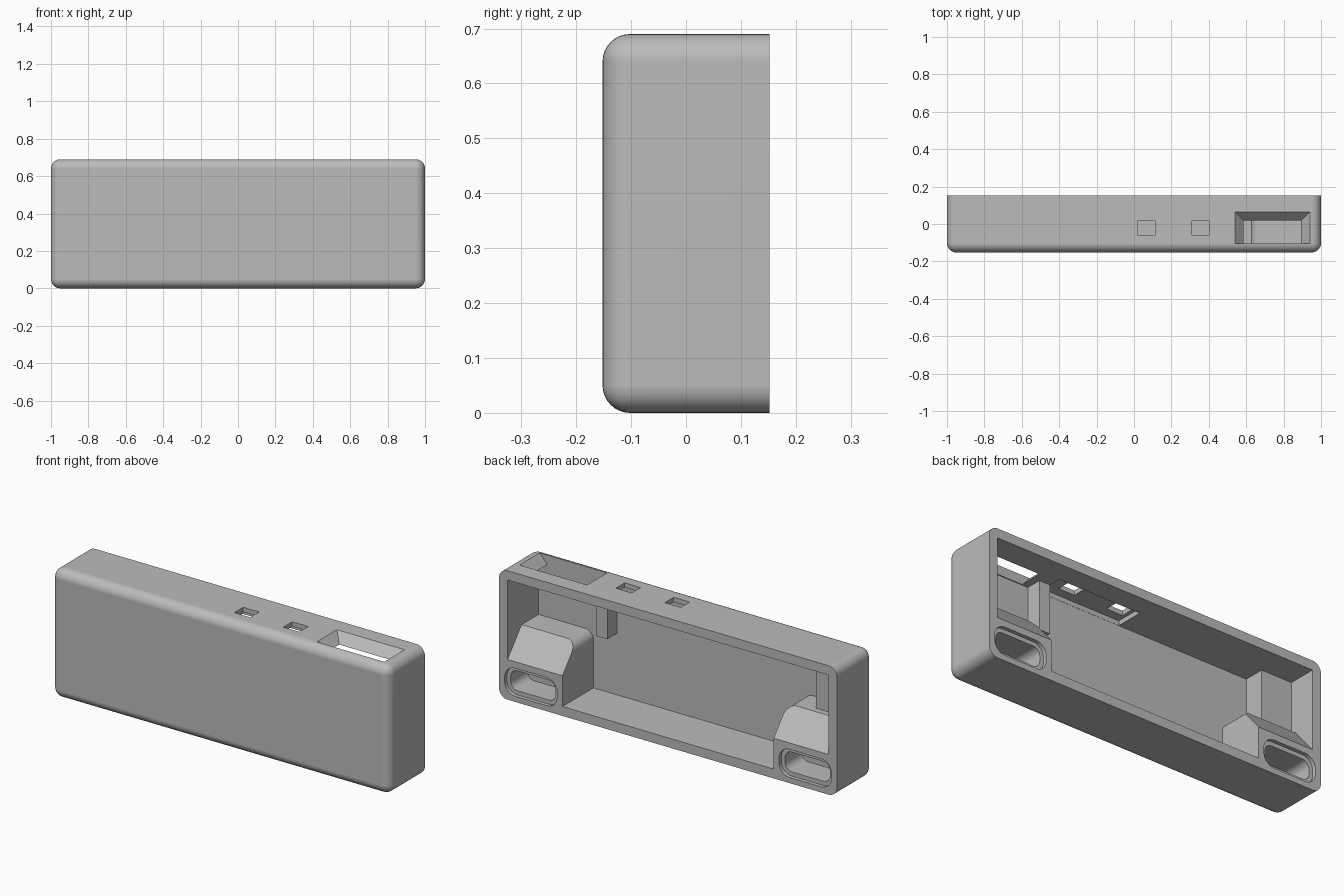
import bpy, bmesh
from mathutils import Vector

if "Cube" in bpy.data.objects:
    bpy.data.objects.remove(bpy.data.objects["Cube"], do_unlink=True)

# Overall sizes
W, D, H = 1.0, 0.152, 0.69
WALL, FILLET = 0.05, 0.05
FRONT_IN = -0.11

grey = bpy.data.materials.new("plain grey plastic")
grey.use_nodes = True
colour = (0.5, 0.5, 0.5, 1)
grey.diffuse_color = colour
grey.node_tree.nodes["Principled BSDF"].inputs["Base Color"].default_value = colour


def make_object(name, bm):
    bmesh.ops.recalc_face_normals(bm, faces=bm.faces)
    mesh = bpy.data.meshes.new(name)
    bm.to_mesh(mesh)
    bm.free()
    mesh.materials.append(grey)
    obj = bpy.data.objects.new(name, mesh)
    bpy.context.collection.objects.link(obj)
    return obj


def box_bm(x, y, z):
    bm = bmesh.new()
    bmesh.ops.create_cube(bm, size=1)
    for v in bm.verts:
        for i, (lo, hi) in enumerate((x, y, z)):
            v.co[i] = hi if v.co[i] > 0 else lo
    return bm


def box(name, x, y, z):
    return make_object(name, box_bm(x, y, z))


def round_edges(bm, test, radius, segments=8):
    edges = [e for e in bm.edges if test(*(v.co for v in e.verts))]
    bmesh.ops.bevel(bm, geom=edges, offset=radius, segments=segments,
                    profile=0.5, affect='EDGES')


def subtract(target, cutter):
    cutter.hide_render = True
    mod = target.modifiers.new("cut", 'BOOLEAN')
    mod.operation = 'DIFFERENCE'
    mod.solver = 'EXACT'
    mod.object = cutter
    bpy.context.view_layer.objects.active = target
    bpy.ops.object.modifier_apply(modifier=mod.name)
    bpy.data.objects.remove(cutter, do_unlink=True)


def span(side, a, b):
    return tuple(sorted((side * a, side * b)))


# Outer body, rounded everywhere except around the open back
bm = box_bm((-W, W), (-D, D), (0, H))
round_edges(bm, lambda a, b: min(a.y, b.y) < 0, FILLET)
shell = make_object("enclosure_shell", bm)

# Cavity, less the solid parts that stay standing inside it
cavity = box("cavity_cutter", (WALL - W, W - WALL), (FRONT_IN, D + 0.006),
             (WALL, H - WALL))


def foot_block(side):
    inner, top = side * 0.625, 0.356
    bm = box_bm(span(side, 0.625, 0.99), (-0.2, D + 0.01), (-0.1, top))
    round_edges(bm, lambda a, b: all(abs(p.x - inner) < 1e-4 and
                                     abs(p.z - top) < 1e-4 for p in (a, b)), 0.05)
    # Sloping upper back face
    cut = bmesh.ops.bisect_plane(bm, geom=bm.verts[:] + bm.edges[:] + bm.faces[:],
                                 plane_co=Vector((0, D, 0.215)),
                                 plane_no=Vector((0, 0.141, 0.119)),
                                 clear_outer=True)
    rim = [e for e in cut["geom_cut"] if isinstance(e, bmesh.types.BMEdge)]
    bmesh.ops.holes_fill(bm, edges=rim, sides=0)
    return make_object("foot_block", bm)


for side in (1, -1):
    subtract(cavity, foot_block(side))
subtract(cavity, box("port_rib", (0.485, 0.548), (-0.2, -0.027), (0.38, 0.75)))
subtract(cavity, box("corner_boss", (-0.99, -0.77), (-0.2, 0), (0.3, 0.75)))
subtract(shell, cavity)


# Stepped mounting slots in the back of both foot blocks
def slot(side, inset, depth):
    bm = box_bm(span(side, 0.657 + inset, 0.967 - inset), (D - depth, D + 0.05),
                (0.03 + inset, 0.18 - inset))
    round_edges(bm, lambda a, b: abs(a.y - b.y) > 0.01, 0.062 - inset)
    return make_object("slot_cutter", bm)


for side in (1, -1):
    subtract(shell, slot(side, 0, 0.02))
    subtract(shell, slot(side, 0.022, 0.16))

# Thinned roof and two small ports
subtract(shell, box("roof_recess", (0, 0.484), (FRONT_IN + 0.001, 0.04), (0.6, 0.665)))
for x in (0.02, 0.31):
    subtract(shell, box("small_port", (x, x + 0.095), (-0.06, 0.015), (0.6, 0.8)))

# Large port with three flared sides
bm = box_bm((0.54, 0.94), (-0.105, 0.065), (0.63, 0.7))
for v in bm.verts:
    inset = (H - v.co.z) * 0.92
    v.co.x += inset if v.co.x < 0.74 else -inset
    if v.co.y > 0:
        v.co.y -= inset
subtract(shell, make_object("large_port", bm))

# Smooth fillets, crisp corners
bpy.ops.object.select_all(action='DESELECT')
shell.select_set(True)
bpy.context.view_layer.objects.active = shell
bpy.ops.object.shade_smooth_by_angle(angle=0.52)
weighted = shell.modifiers.new("even_normals", 'WEIGHTED_NORMAL')
weighted.keep_sharp = True
